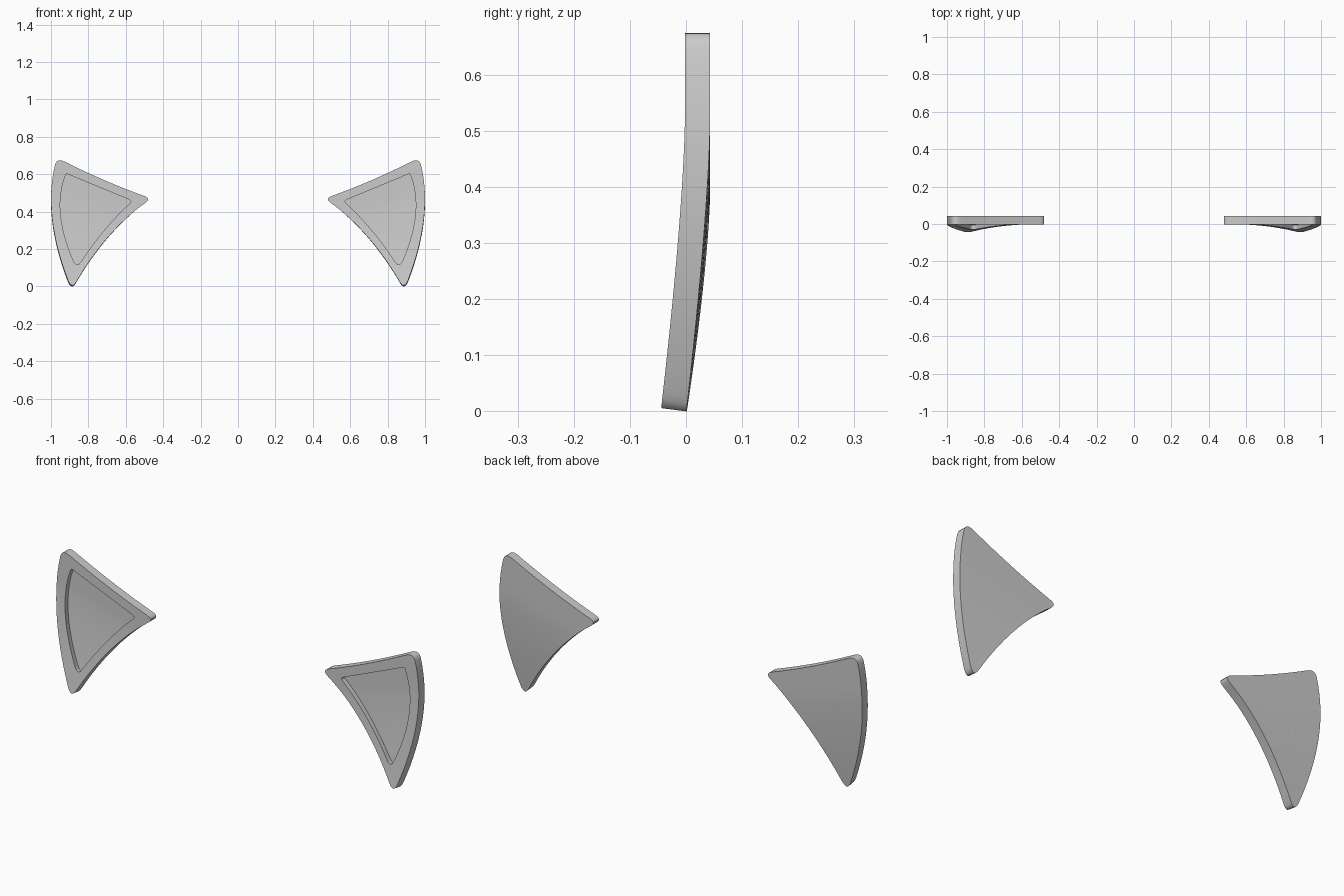
import bpy, bmesh
from mathutils import Vector

if "Cube" in bpy.data.objects:
    bpy.data.objects.remove(bpy.data.objects["Cube"])

THICK, RECESS = 0.045, 0.024
CENTRE = Vector((0.83, 0.41))


def quad(p, c, q, t):
    return p * (1 - t) ** 2 + c * 2 * t * (1 - t) + q * t * t


def outline(corners, mids, trim, n=16, nc=6):
    """Three bowed sides (each passing through its mid point) with rounded corners."""
    P = [Vector(c) for c in corners]
    sides = []
    for i in range(3):
        p, q = P[i], P[(i + 1) % 3]
        c = Vector(mids[i]) * 2 - (p + q) / 2
        length = (q - p).length
        t0, t1 = trim[i] / length, 1 - trim[(i + 1) % 3] / length
        sides.append([quad(p, c, q, t0 + (t1 - t0) * k / n) for k in range(n + 1)])
    pts = []
    for i in range(3):
        pts += sides[i]
        a, b = sides[i][-1], sides[(i + 1) % 3][0]
        pts += [quad(a, P[(i + 1) % 3], b, k / nc) for k in range(1, nc)]
    return pts


def bend(p, d):
    """Place a flat point at depth d on the plate whose lower tip curls forward."""
    t = max(0.0, 1 - (p.y + 0.3 * (1 - p.x)) / 0.52)
    off, slope = 0.047 * t ** 1.5, 0.1356 * t ** 0.5
    return Vector((p.x + 0.3 * slope * d, d - off - 0.002, p.y - slope * d))


outer = outline([(0.972, 0.688), (0.466, 0.470), (0.892, -0.018)],
                [(0.718, 0.568), (0.697, 0.265), (0.997, 0.36)],
                [0.045, 0.045, 0.045])
inner = outline([(0.922, 0.604), (0.568, 0.457), (0.866, 0.098)],
                [(0.75, 0.532), (0.726, 0.292), (0.951, 0.375)],
                [0.008, 0.02, 0.035])

bm = bmesh.new()


def ring(pts, d):
    return [bm.verts.new(bend(p, d)) for p in pts]


def bridge(a, b):
    for i in range(len(a)):
        j = (i + 1) % len(a)
        bm.faces.new((a[i], a[j], b[j], b[i]))


def fill(edge, pts, d, steps=6):
    """Close a ring with smaller rings so the surface follows the bend."""
    for k in range(1, steps):
        nxt = ring([p.lerp(CENTRE, k / steps) for p in pts], d)
        bridge(edge, nxt)
        edge = nxt
    tip = bm.verts.new(bend(CENTRE, d))
    for i in range(len(edge)):
        bm.faces.new((edge[i], edge[(i + 1) % len(edge)], tip))


# outer wall and back
front, back = ring(outer, 0), ring(outer, THICK)
bridge(front, back)
fill(back, outer, THICK)
# front rim, recess wall and recess floor
middle = ring([a.lerp(b, 0.5) for a, b in zip(outer, inner)], 0)
lip, floor = ring(inner, 0), ring(inner, RECESS)
bridge(front, middle)
bridge(middle, lip)
bridge(lip, floor)
fill(floor, inner, RECESS)

bmesh.ops.recalc_face_normals(bm, faces=bm.faces)
low = min(v.co.z for v in bm.verts)
wide = max(v.co.x for v in bm.verts)
bmesh.ops.translate(bm, verts=bm.verts, vec=(1 - wide, 0, -low))

mesh = bpy.data.meshes.new("ear_panels")
bm.to_mesh(mesh)
bm.free()
panel = bpy.data.objects.new("ear_panels", mesh)
bpy.context.collection.objects.link(panel)
bpy.context.view_layer.objects.active = panel
panel.select_set(True)
bpy.ops.object.shade_smooth_by_angle(angle=0.6)

# matching panel on the other side
mirror = panel.modifiers.new("mirror", 'MIRROR')
mirror.use_axis[0] = True
